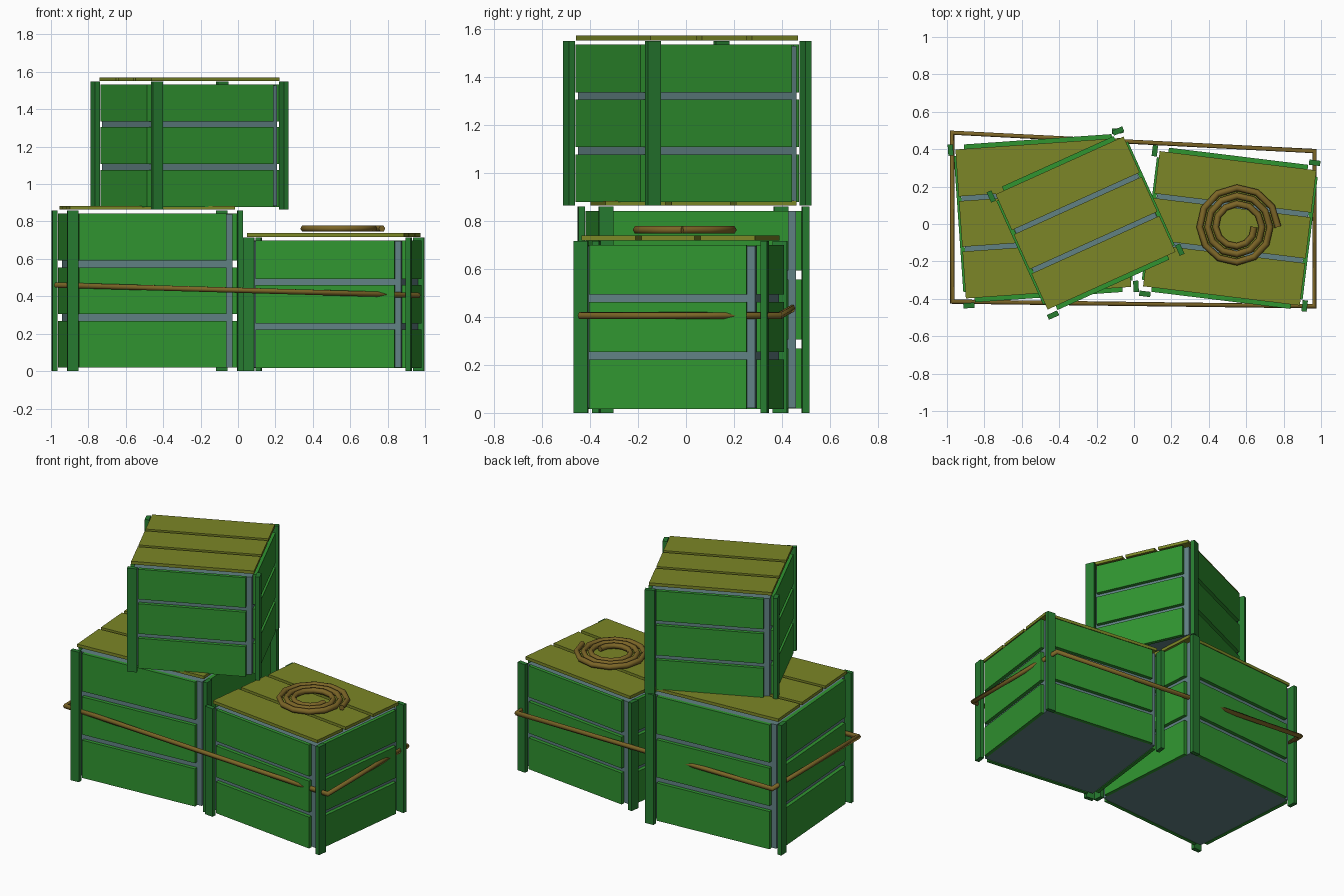
import bpy, bmesh, math
from mathutils import Matrix, Vector

if "Cube" in bpy.data.objects:
    bpy.data.objects.remove(bpy.data.objects["Cube"])


def material(name, rgb):
    m = bpy.data.materials.new(name)
    m.diffuse_color = (*rgb, 1)
    m.use_nodes = True
    m.node_tree.nodes["Principled BSDF"].inputs["Base Color"].default_value = m.diffuse_color
    return m


GREEN = material("board_green", (0.03, 0.30, 0.03))
DARK = material("post_green", (0.02, 0.20, 0.03))
OLIVE = material("lid_olive", (0.20, 0.24, 0.02))
GREY = material("core_grey", (0.12, 0.22, 0.23))
BROWN = material("rope_brown", (0.20, 0.13, 0.02))


def boxes(name, items, mat, place):
    """One object from a list of (lower corner, upper corner, local turn)."""
    bm = bmesh.new()
    for lo, hi, turn in items:
        lo, hi = Vector(lo), Vector(hi)
        m = turn @ Matrix.Translation((lo + hi) / 2) @ Matrix.Diagonal((*(hi - lo), 1))
        bmesh.ops.create_cube(bm, size=1, matrix=m)
    me = bpy.data.meshes.new(name)
    bm.to_mesh(me)
    bm.free()
    me.materials.append(mat)
    ob = bpy.data.objects.new(name, me)
    ob.matrix_world = place
    bpy.context.collection.objects.link(ob)


def crate(name, centre, angle, hx, hy, height):
    place = Matrix.Translation(centre) @ Matrix.Rotation(math.radians(angle), 4, 'Z')
    one = Matrix.Identity(4)
    pitch = height / 3
    half = pitch * 0.435

    # closed inner box seen through the gaps
    boxes(name + "_core", [((-hx, -hy, 0.02), (hx, hy, height - 0.02), one)], GREY, place)

    # three boards and one corner post per side, turning like a pinwheel
    boards, posts = [], []
    for side in range(4):
        turn = Matrix.Rotation(side * math.pi / 2, 4, 'Z')
        along, out = (hx, hy) if side % 2 == 0 else (hy, hx)
        for row in range(3):
            z = pitch * (row + 0.5)
            boards.append(((-along + 0.033, -out - 0.025, z - half),
                           (along - 0.033, -out - 0.001, z + half), turn))
        posts.append(((-along - 0.03, -out - 0.054, 0),
                      (-along + 0.03, -out - 0.026, height), turn))
    boxes(name + "_side_boards", boards, GREEN, place)
    boxes(name + "_corner_posts", posts, DARK, place)

    # three lid boards, slightly above the core
    lx, ly = hx + 0.014, hy + 0.012
    step = 2 * ly / 3
    lid = []
    for i in range(3):
        y = -ly + step * (i + 0.5)
        w = step / 2 - (0.014 if i == 1 else 0.011)
        lid.append(((-lx, y - w, height + 0.003), (lx, y + w, height + 0.023), one))
    boxes(name + "_lid_boards", lid, OLIVE, place)


crate("left_crate", (-0.485, 0.031, 0), 4, 0.429, 0.398, 0.86)
crate("right_crate", (0.512, -0.023, 0), -7, 0.408, 0.363, 0.715)
crate("top_crate", (-0.259, 0.005, 0.863), 24.3, 0.361, 0.337, 0.685)


def rope(name, points, radius, closed):
    cu = bpy.data.curves.new(name, 'CURVE')
    cu.dimensions = '3D'
    cu.bevel_depth = radius
    cu.bevel_resolution = 1
    cu.use_fill_caps = True
    sp = cu.splines.new('POLY')
    sp.points.add(len(points) - 1)
    for p, co in zip(sp.points, points):
        p.co = (*co, 1)
    sp.use_cyclic_u = closed
    cu.materials.append(BROWN)
    ob = bpy.data.objects.new(name, cu)
    bpy.context.collection.objects.link(ob)


# rope tied round both lower crates
rope("tie_rope", [(-0.972, -0.415, 0.46), (0.965, -0.44, 0.405),
                  (0.965, 0.39, 0.405), (-0.972, 0.488, 0.46)], 0.016, True)

# coil of rope lying on the right crate
coil = []
turns, per_turn = 3, 12
for i in range(turns * per_turn + 1):
    t = i / (turns * per_turn)
    a = -2 * math.pi * turns * t
    r = 0.092 + 0.128 * t
    coil.append((0.55 + r * math.cos(a), -0.016 + r * math.sin(a), 0.762))
rope("rope_coil", coil, 0.018, False)
